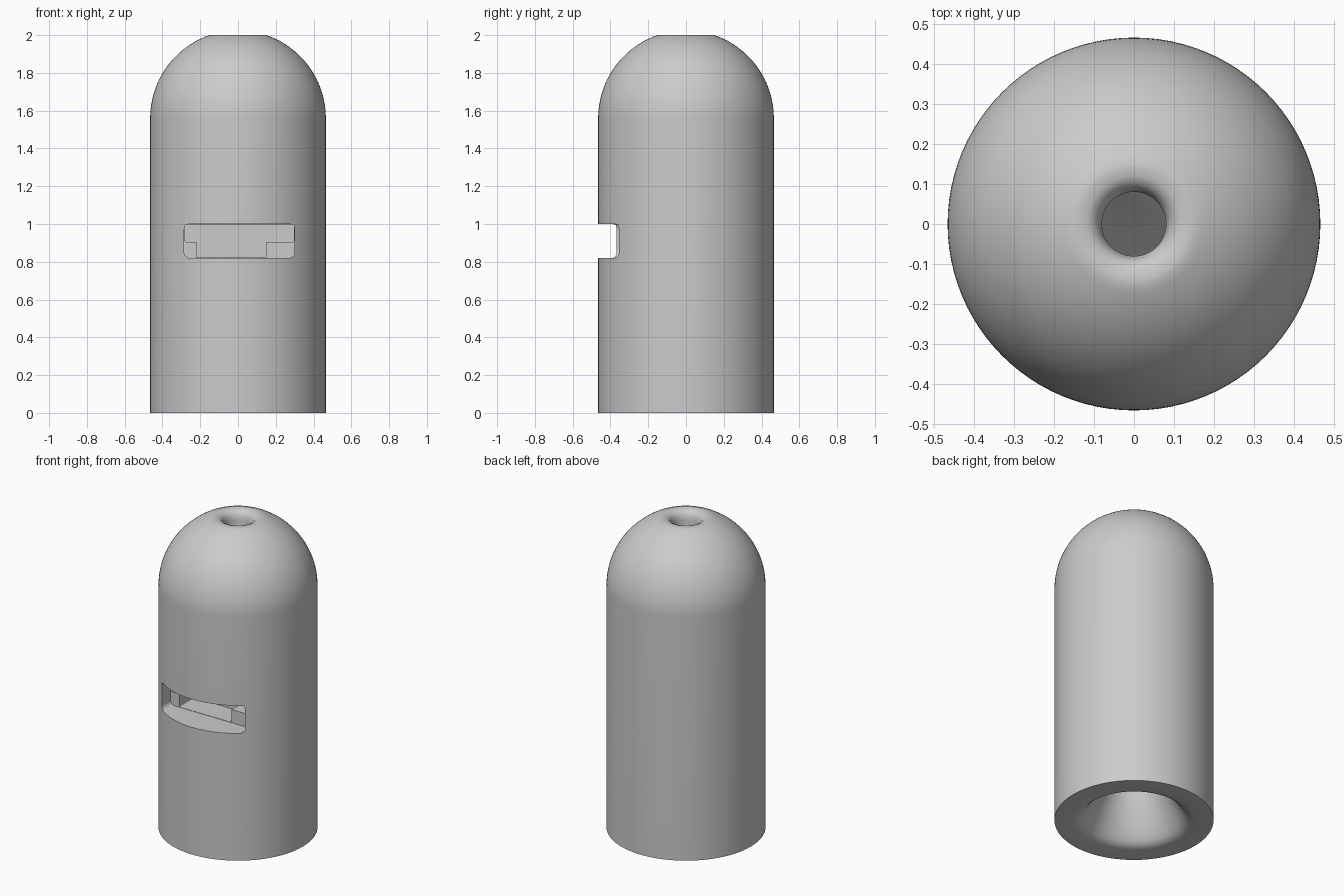
import bpy, bmesh, math

if "Cube" in bpy.data.objects:
    bpy.data.objects.remove(bpy.data.objects["Cube"], do_unlink=True)

RADIUS, DOME_Z, SEGMENTS = 0.465, 1.56, 96

grey = bpy.data.materials.new("plain grey")
grey.use_nodes = True
colour = (0.6, 0.6, 0.6, 1)
grey.diffuse_color = colour
grey.node_tree.nodes["Principled BSDF"].inputs["Base Color"].default_value = colour


def make_object(name, bm):
    bmesh.ops.recalc_face_normals(bm, faces=bm.faces)
    mesh = bpy.data.meshes.new(name)
    bm.to_mesh(mesh)
    bm.free()
    mesh.materials.append(grey)
    obj = bpy.data.objects.new(name, mesh)
    bpy.context.collection.objects.link(obj)
    return obj


def lathe(name, profile, end_slope):
    """Revolve (radius, z) points and cap both ends; the last ring is slanted."""
    bm = bmesh.new()
    rings = []
    for r, z in profile:
        ring = []
        for i in range(SEGMENTS):
            a = math.tau * i / SEGMENTS
            ring.append(bm.verts.new((r * math.cos(a), r * math.sin(a), z)))
        rings.append(ring)
    for v in rings[-1]:
        v.co.z += end_slope * (v.co.y - v.co.x)
    for low, high in zip(rings, rings[1:]):
        for i in range(SEGMENTS):
            j = (i + 1) % SEGMENTS
            bm.faces.new((low[i], low[j], high[j], high[i]))
    bm.faces.new(rings[0])
    bm.faces.new(rings[-1])
    return make_object(name, bm)


def slot_cutter(name, x0, x1, y1, z0, z1, corner):
    """Box open to the front, with its front-to-back edges rounded."""
    bm = bmesh.new()
    bmesh.ops.create_cube(bm, size=1)
    for v in bm.verts:
        v.co = (x1 if v.co.x > 0 else x0,
                y1 if v.co.y > 0 else -0.6,
                z1 if v.co.z > 0 else z0)
    edges = [e for e in bm.edges
             if abs(e.verts[0].co.y - e.verts[1].co.y) > 0.1]
    bmesh.ops.bevel(bm, geom=edges, offset=corner, segments=5,
                    profile=0.5, affect='EDGES')
    cutter = make_object(name, bm)
    cutter.hide_render = True
    return cutter


# Flared funnel below, straight wall, dome, and rounded bore on top
funnel = [(0.1, 0.68), (0.15, 0.3), (0.25, 0.1), (0.28, 0.05),
          (0.3, 0.025), (0.32, 0.009), (0.35, 0)]
dome_end = math.acos(0.15 / RADIUS)
dome = [(RADIUS * math.cos(dome_end * i / 24),
         DOME_Z + RADIUS * math.sin(dome_end * i / 24)) for i in range(25)]
bore = [(0.14, 2), (0.12, 1.999), (0.1, 1.99), (0.086, 1.97),
        (0.08, 1.94), (0.08, 1.5)]
body = lathe("body", funnel + [(RADIUS, 0)] + dome + bore, 2.5)

# Front slot with a deeper stepped recess behind it
cutters = [
    slot_cutter("slot_cutter", -0.285, 0.3, -0.28, 0.82, 1.0, 0.03),
    slot_cutter("upper_recess_cutter", -0.282, 0.297, -0.12, 0.905, 0.998, 0.01),
    slot_cutter("lower_recess_cutter", -0.22, 0.15, -0.125, 0.822, 0.95, 0.005),
]
bpy.context.view_layer.objects.active = body
body.select_set(True)
for cutter in cutters:
    mod = body.modifiers.new(cutter.name, 'BOOLEAN')
    mod.operation = 'DIFFERENCE'
    mod.solver = 'EXACT'
    mod.object = cutter
    bpy.ops.object.modifier_apply(modifier=mod.name)
    bpy.data.objects.remove(cutter, do_unlink=True)

bpy.ops.object.shade_smooth_by_angle(angle=math.radians(35))
